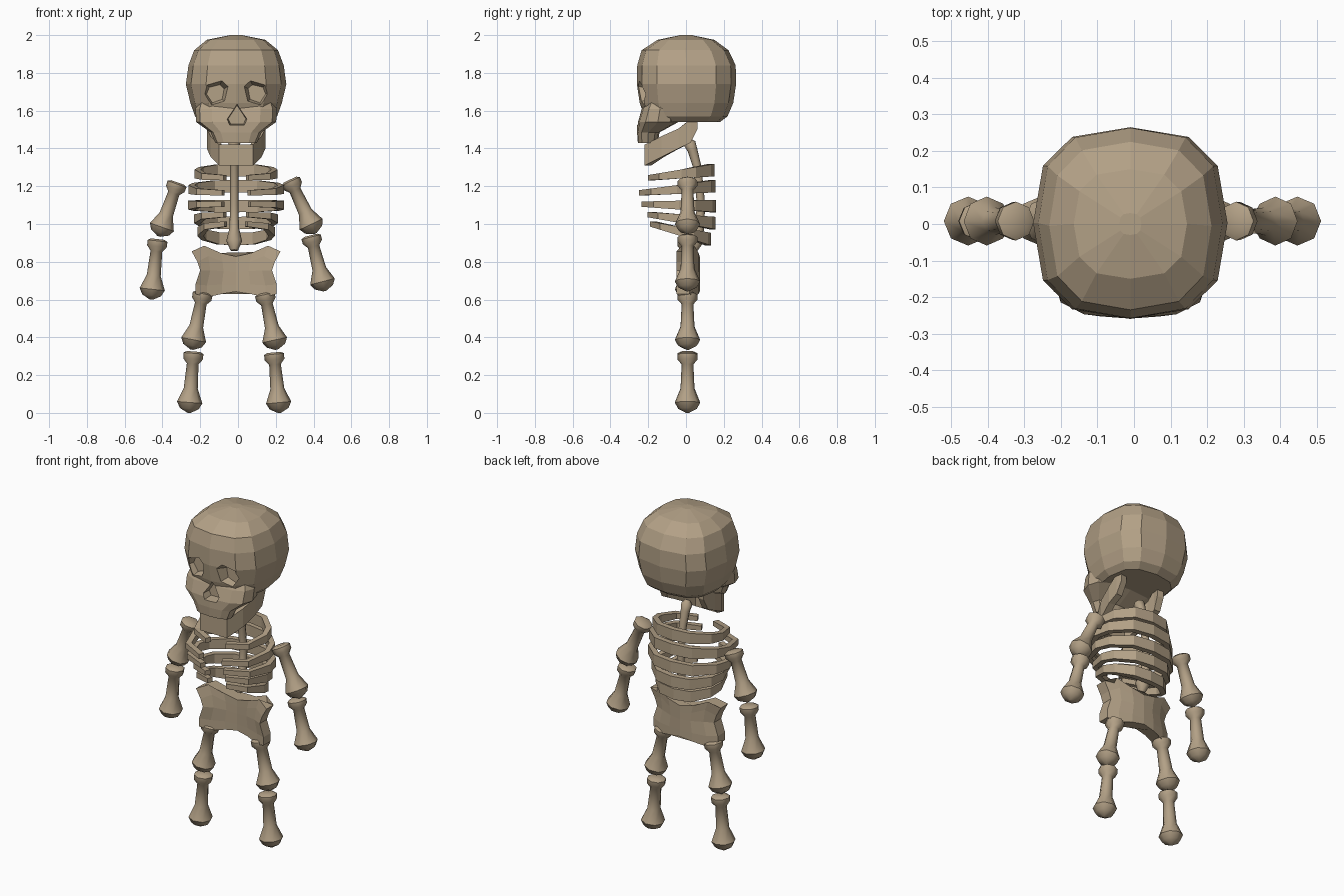
import bpy, bmesh, math
from mathutils import Vector

if "Cube" in bpy.data.objects:
    bpy.data.objects.remove(bpy.data.objects["Cube"])

BONE = bpy.data.materials.new("bone")
BONE.diffuse_color = (0.45, 0.355, 0.24, 1)
BONE.use_nodes = True
BONE.node_tree.nodes["Principled BSDF"].inputs["Base Color"].default_value = BONE.diffuse_color
CX = -0.01  # the body sits slightly left of the axis


def loft(name, rings):
    """Skin equal-sized point rings and cap both ends."""
    bm = bmesh.new()
    vs = [[bm.verts.new(p) for p in r] for r in rings]
    n = len(vs[0])
    for a, b in zip(vs, vs[1:]):
        for i in range(n):
            j = (i + 1) % n
            bm.faces.new((a[i], a[j], b[j], b[i]))
    bm.faces.new(vs[0])
    bm.faces.new(vs[-1])
    bmesh.ops.recalc_face_normals(bm, faces=bm.faces[:])
    me = bpy.data.meshes.new(name)
    bm.to_mesh(me)
    bm.free()
    ob = bpy.data.objects.new(name, me)
    bpy.context.collection.objects.link(ob)
    me.materials.append(BONE)
    return ob


def squircle(w, yf, yb, z, n=12, power=2.7):
    cy, d = (yf + yb) / 2, (yb - yf) / 2
    pts = []
    for i in range(n):
        a = 2 * math.pi * i / n
        c, s = math.cos(a), math.sin(a)
        pts.append((CX + w * math.copysign(abs(c) ** (2 / power), c),
                    cy + d * math.copysign(abs(s) ** (2 / power), s), z))
    return pts


def tube(name, pts, radii, n=8):
    pts = [Vector(p) for p in pts]
    rings = []
    for i, (p, r) in enumerate(zip(pts, radii)):
        t = (pts[min(i + 1, len(pts) - 1)] - pts[max(i - 1, 0)]).normalized()
        u = Vector((0, 1, 0)).cross(t).normalized()
        v = t.cross(u)
        rings.append([p + r * (u * math.cos(k * 2 * math.pi / n) +
                               v * math.sin(k * 2 * math.pi / n)) for k in range(n)])
    ob = loft(name, rings)
    bpy.ops.object.select_all(action='DESELECT')
    ob.select_set(True)
    bpy.context.view_layer.objects.active = ob
    bpy.ops.object.shade_smooth_by_angle(angle=math.radians(46))
    return ob


def band(name, half, thick):
    """Mirrored upright strip from half stations (x, y, z_bottom, z_top)."""
    full = half + [(-x, y, b, t) for x, y, b, t in reversed(half) if x != 0]
    rings = []
    for i, (x, y, b, t) in enumerate(full):
        p, q = full[max(i - 1, 0)], full[min(i + 1, len(full) - 1)]
        d = Vector((q[0] - p[0], q[1] - p[1])).normalized() * thick
        ix, iy = x - d.y, y + d.x
        rings.append([(x + CX, y, b), (x + CX, y, t), (ix + CX, iy, t), (ix + CX, iy, b)])
    return loft(name, rings)


def boolean(target, other, op):
    m = target.modifiers.new("cut", 'BOOLEAN')
    m.operation, m.object, m.solver = op, other, 'EXACT'
    bpy.context.view_layer.objects.active = target
    bpy.ops.object.modifier_apply(modifier=m.name)
    bpy.data.objects.remove(other, do_unlink=True)


# Skull: cranium plus upper jaw
skull = loft("skull", [squircle(*r) for r in (
    (0.185, -0.18, 0.18, 1.54), (0.217, -0.222, 0.22, 1.57), (0.242, -0.245, 0.25, 1.64),
    (0.266, -0.26, 0.265, 1.74), (0.252, -0.258, 0.263, 1.84), (0.222, -0.235, 0.225, 1.92),
    (0.155, -0.15, 0.15, 1.975), (0.03, -0.03, 0.03, 2.0))])
upper_jaw = loft("upper_jaw", [squircle(*r) for r in (
    (0.11, -0.255, -0.15, 1.43), (0.135, -0.259, -0.14, 1.485),
    (0.212, -0.258, -0.04, 1.54), (0.215, -0.235, -0.04, 1.61), (0.19, -0.20, -0.04, 1.68))])
boolean(skull, upper_jaw, 'UNION')

# Eye sockets and nose hole
for s in (-1, 1):
    shape = [(-0.058, 0.0), (-0.04, 0.045), (0.03, 0.062), (0.058, 0.035), (0.045, -0.035), (-0.02, -0.058)]
    socket = loft("socket", [[(CX + s * (0.11 - x * k), y, 1.688 + z * k) for x, z in shape]
                             for y, k in ((-0.32, 1.3), (-0.25, 1.15), (-0.185, 0.8))])
    boolean(skull, socket, 'DIFFERENCE')
nose = [(0, 0.06), (0.052, -0.02), (0.038, -0.05), (-0.038, -0.05), (-0.052, -0.02)]
boolean(skull, loft("nose", [[(0.005 + CX + x * k, y, 1.575 + z * k) for x, z in nose]
                             for y, k in ((-0.32, 1.15), (-0.20, 0.9))]), 'DIFFERENCE')

# Lower jaw
band("lower_jaw", [(0.15, 0.06, 1.50, 1.55), (0.155, 0.025, 1.43, 1.555), (0.155, -0.04, 1.40, 1.505),
                   (0.135, -0.13, 1.355, 1.465), (0.09, -0.22, 1.31, 1.42)], -0.04)

# Ribs: tapered hoops, open at the front
ribs = [(0.22, -0.20, 0.15, 1.245, 1.285), (0.253, -0.25, 0.157, 1.165, 1.20), (0.254, -0.235, 0.16, 1.105, 1.095),
        (0.222, -0.205, 0.157, 1.05, 1.005), (0.205, -0.19, 0.133, 1.0, 0.92)]
for i, (w, yf, yb, zf, zb) in enumerate(ribs):
    half = []
    for fx, f in ((0.3, 0), (0.83, 0.16), (1, 0.5), (0.9, 0.72), (0.5, 0.95), (0, 1)):
        z, h = zf + (zb - zf) * f, 0.014 + 0.019 * f
        half.append((w * fx, yf + (yb - yf) * f, z - h, z + h))
    band(f"rib_{i + 1}", half, 0.033)

# Spine
tube("spine", [(-0.02, y, z) for y, z in ((0.01, 1.445), (0.02, 1.425), (0.035, 1.39), (0.06, 1.30),
                                          (0.08, 1.1), (0.07, 0.98), (0.05, 0.91), (0.04, 0.86))],
     (0.015, 0.032, 0.026, 0.022, 0.022, 0.025, 0.042, 0.02))

# Pelvis: curved plate with flared corners, rows from bottom to top (centre to side heights)
cols = [-1, -0.72, -0.35, 0, 0.35, 0.72, 1]
rows = [(0.215, (0.642, 0.63, 0.612, 0.63)), (0.215, (0.68, 0.68, 0.675, 0.68)),
        (0.19, (0.745, 0.75, 0.755, 0.755)), (0.205, (0.785, 0.80, 0.83, 0.80)),
        (0.235, (0.828, 0.847, 0.885, 0.855))]
rings = []
for w, zs in rows:
    edge = [(CX + c * w, 0.005 - 0.055 * c * c, zs[abs(i - 3)]) for i, c in enumerate(cols)]
    rings.append(edge + [(x, y + 0.068, z) for x, y, z in reversed(edge)])
loft("pelvis", rings)

# Limb bones: knob, shaft, bulb
PROFILE = ((0, 0.036), (0.03, 0.053), (0.12, 0.052), (0.2, 0.031), (0.6, 0.037), (0.83, 0.067), (0.93, 0.05), (1, 0.008))
limbs = {
    "left_upper_arm": ((-0.32, 1.22), (-0.42, 0.935)), "left_forearm": ((-0.425, 0.92), (-0.46, 0.60)),
    "right_upper_arm": ((0.275, 1.235), (0.41, 0.95)), "right_forearm": ((0.385, 0.94), (0.46, 0.645)),
    "left_thigh": ((-0.185, 0.64), (-0.245, 0.335)), "left_shin": ((-0.235, 0.325), (-0.26, 0.0)),
    "right_thigh": ((0.14, 0.635), (0.205, 0.335)), "right_shin": ((0.19, 0.32), (0.22, 0.0)),
}
for name, ((x0, z0), (x1, z1)) in limbs.items():
    tube(name, [(x0 + (x1 - x0) * t, 0.008, z0 + (z1 - z0) * t) for t, _ in PROFILE],
         [r for _, r in PROFILE])
